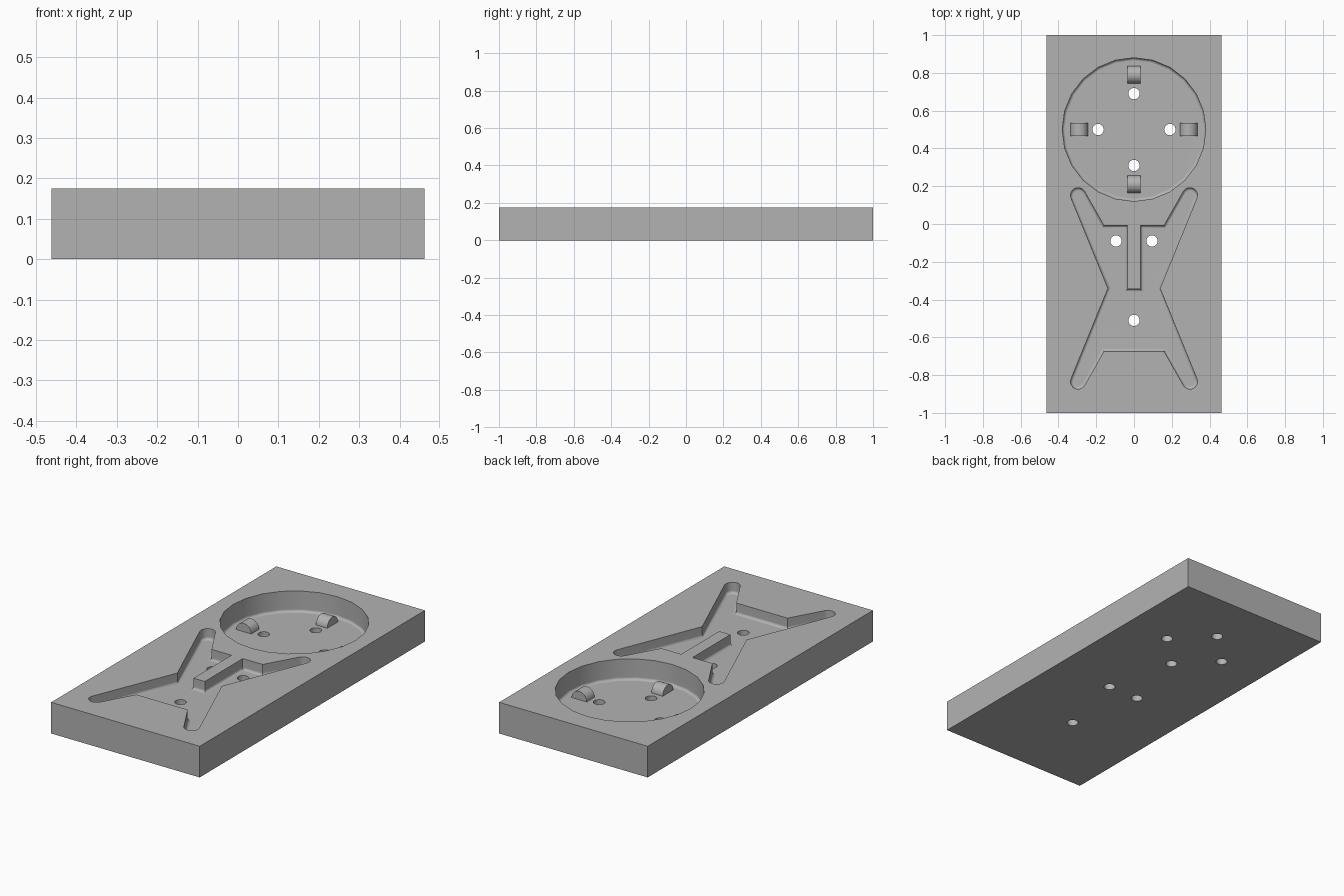
import bpy, bmesh
from math import cos, sin, radians
from mathutils import Matrix, Vector

WIDTH, LENGTH, TOP = 0.924, 2.0, 0.175
DISH_FLOOR, BODY_FLOOR = 0.058, 0.113
DISH_Y = 0.5
FILLET = 0.015

cube = bpy.data.objects.get("Cube")
if cube:
    bpy.data.objects.remove(cube, do_unlink=True)

grey = bpy.data.materials.new("mid grey")
grey.use_nodes = True
grey.diffuse_color = (0.45, 0.45, 0.45, 1)
grey.node_tree.nodes["Principled BSDF"].inputs["Base Color"].default_value = (0.45, 0.45, 0.45, 1)


def arc(cx, cy, r, start, end, steps):
    """Points along an arc, angles in degrees."""
    angles = [radians(start + (end - start) * i / steps) for i in range(steps + 1)]
    return [(cx + r * cos(a), cy + r * sin(a)) for a in angles]


def prism(name, outline, z0, z1, fillet=0.0):
    """Extrude an outline upward, optionally rounding its lower rim."""
    bm = bmesh.new()
    base = bm.faces.new([bm.verts.new((x, y, z0)) for x, y in outline])
    up = bmesh.ops.extrude_face_region(bm, geom=[base], use_keep_orig=True)["geom"]
    bmesh.ops.translate(bm, vec=(0, 0, z1 - z0),
                        verts=[v for v in up if isinstance(v, bmesh.types.BMVert)])
    if fillet:
        rim = [e for e in bm.edges if all(abs(v.co.z - z0) < 1e-5 for v in e.verts)]
        bmesh.ops.bevel(bm, geom=rim, offset=fillet, segments=4, profile=0.5, affect='EDGES')
    bmesh.ops.recalc_face_normals(bm, faces=bm.faces)
    mesh = bpy.data.meshes.new(name)
    bm.to_mesh(mesh)
    bm.free()
    mesh.materials.append(grey)
    obj = bpy.data.objects.new(name, mesh)
    bpy.context.collection.objects.link(obj)
    return obj


def activate(obj):
    bpy.ops.object.select_all(action='DESELECT')
    obj.select_set(True)
    bpy.context.view_layer.objects.active = obj


def cut(target, cutter):
    """Subtract the cutter from the target, then discard it."""
    cutter.hide_render = True
    mod = target.modifiers.new("cut", 'BOOLEAN')
    mod.operation, mod.solver, mod.object = 'DIFFERENCE', 'EXACT', cutter
    activate(target)
    bpy.ops.object.modifier_apply(modifier=mod.name)
    bpy.data.objects.remove(cutter, do_unlink=True)


# Solid mould block
hx, hy = WIDTH / 2, LENGTH / 2
block = prism("mould_block", [(-hx, -hy), (hx, -hy), (hx, hy), (-hx, hy)], 0, TOP)

# Round dish pocket
dish = arc(0, DISH_Y, 0.38, 0, 360, 24)[:-1]
cut(block, prism("dish_cutter", dish, DISH_FLOOR, TOP + 0.1, FILLET))

# Four-legged pocket; the notch in its outline leaves the central bar standing
WAIST = -0.341
leg = [(-0.138, WAIST)] + arc(-0.296, 0.152, 0.04, 202, 29, 10) + [(-0.159, -0.008)]
bar = [(-0.035, -0.008), (-0.035, -0.345)]
upper = leg + bar
upper += [(-x, y) for x, y in reversed(upper)]
lower = [(-x, 2 * WAIST - y) for x, y in leg[1:]]
lower += [(-x, y) for x, y in reversed(lower)]
cut(block, prism("body_cutter", upper + lower, BODY_FLOOR, TOP + 0.1, FILLET))

# Through holes in both pockets
holes = [(0.19, DISH_Y), (-0.19, DISH_Y), (0, DISH_Y + 0.19), (0, DISH_Y - 0.19),
         (0.095, -0.09), (-0.095, -0.09), (0, -0.51)]
for x, y in holes:
    cut(block, prism("hole_cutter", arc(x, y, 0.03, 0, 360, 24)[:-1], -0.1, TOP + 0.1))

# Smooth curved walls, keep flat faces flat
activate(block)
bpy.ops.object.shade_smooth_by_angle(angle=radians(30))
block.modifiers.new("flat faces", 'WEIGHTED_NORMAL').keep_sharp = True

# Half-round lugs around the dish floor
for i, side in enumerate(("left", "back", "right", "front")):
    profile = arc(0, 0, 0.047, 0, 180, 16)
    lug = prism(side + "_lug", [(0.047, -0.003)] + profile + [(-0.047, -0.003)], -0.035, 0.035)
    stand = Matrix.Rotation(radians(90), 4, 'X')
    spin = Matrix.Rotation(radians(90 * i), 4, 'Z')
    centre = Vector((0, DISH_Y, DISH_FLOOR))
    lug.data.transform(Matrix.Translation(centre) @ spin @ Matrix.Translation((0.29, 0, 0)) @ stand)
    activate(lug)
    bpy.ops.object.shade_smooth_by_angle(angle=radians(30))
